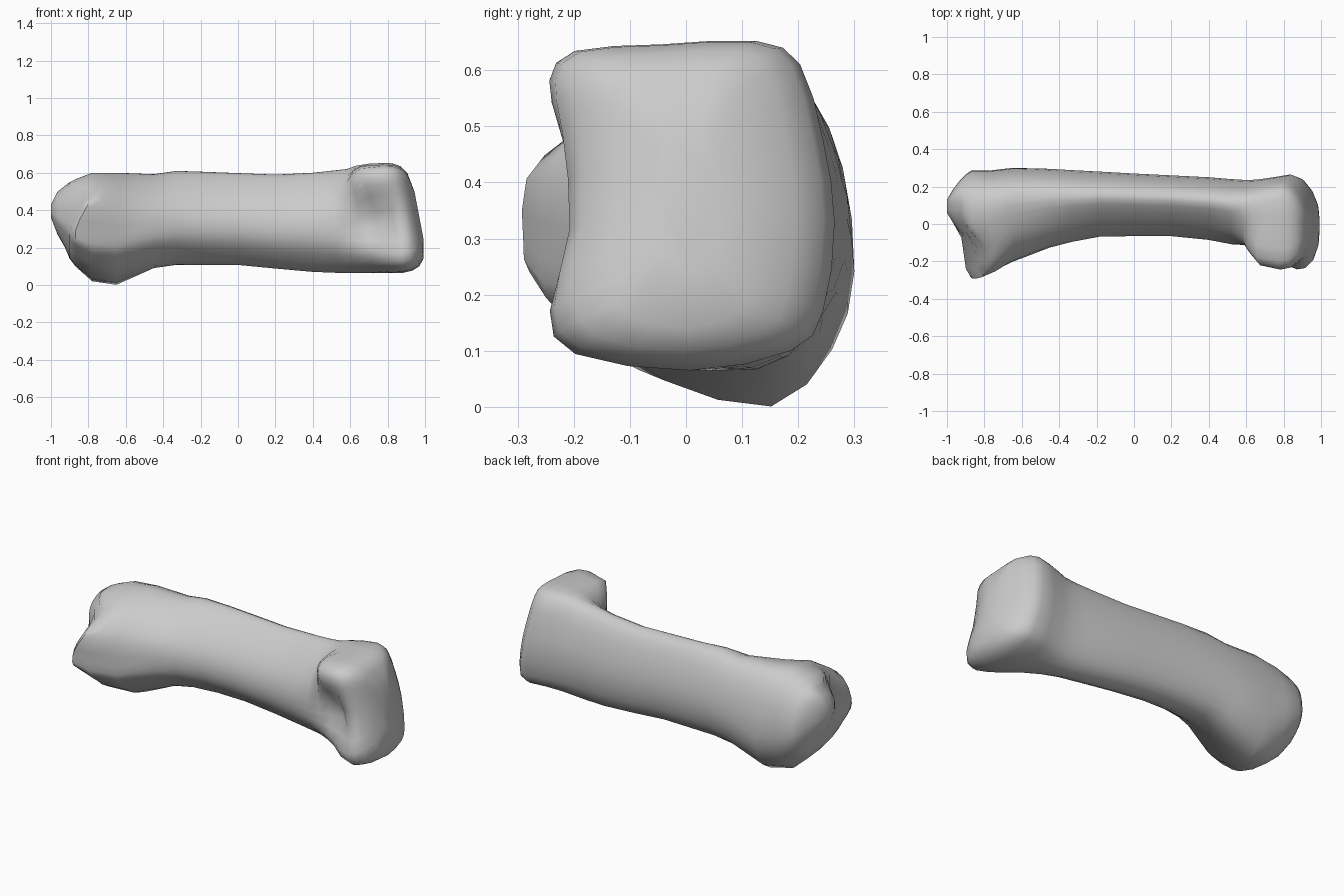
import bpy
import bmesh
import math

default_cube = bpy.data.objects.get("Cube")
if default_cube:
    bpy.data.objects.remove(default_cube, do_unlink=True)

# Normalised cross-sections (across, up), starting at the front edge and going over the top
SHAFT = [(0, .4), (.02, .55), (.11, .69), (.27, .83), (.5, .97), (.65, 1), (.8, .92),
         (.93, .71), (1, .45), (.95, .2), (.8, .04), (.53, 0), (.27, .11), (.07, .25)]
HEAD = [(.04, .42), (.03, .72), (.01, .88), (.1, .97), (.4, .99), (.73, 1), (.88, .93),
        (.96, .7), (1, .45), (.96, .18), (.85, .06), (.5, 0), (.1, .05), (0, .18)]
BASE = [(0, .42), (.01, .66), (.14, .82), (.3, .92), (.5, .98), (.7, 1), (.85, .92),
        (.96, .71), (1, .4), (.92, .17), (.7, 0), (.32, .08), (.14, .2), (.02, .3)]

# Stations along the bone: x, front y, back y, low z, high z
STATIONS = [
    (-1, .06, .13, .36, .43), (-.965, .0, .19, .27, .5), (-.925, -.08, .24, .2, .53),
    (-.9, -.24, .265, .14, .55), (-.87, -.29, .285, .1, .565),
    (-.78, -.26, .285, .02, .6), (-.65, -.2, .3, 0, .6), (-.45, -.125, .295, .085, .592),
    (-.33, -.095, .288, .105, .61), (-.18, -.067, .28, .108, .605),
    (0, -.065, .27, .107, .598), (.2, -.065, .26, .088, .59), (.4, -.085, .25, .07, .6),
    (.52, -.11, .24, .065, .612), (.6, -.135, .235, .065, .62), (.66, -.18, .238, .065, .638),
    (.74, -.235, .25, .065, .648), (.83, -.25, .265, .065, .652),
    (.88, -.238, .245, .077, .65), (.92, -.2, .195, .1, .635), (.95, -.13, .125, .14, .6),
    (.97, -.05, .055, .24, .5),
]


def ramp(value, start, end):
    """Smooth step from 0 at start to 1 at end."""
    t = max(0, min(1, (value - start) / (end - start)))
    return t * t * (3 - 2 * t)


def bump(value, centre, width):
    return math.exp(-((value - centre) / width) ** 2)


def smooth_loop(points):
    """Insert a rounded midpoint between each pair of neighbours."""
    result = []
    count = len(points)
    for i in range(count):
        a, b, c, d = (points[(i + k) % count] for k in (-1, 0, 1, 2))
        result.append(b)
        result.append(tuple((9 * (b[k] + c[k]) - a[k] - d[k]) / 16 for k in (0, 1)))
    return result


def section(station):
    """Fit the blended cross-section to a station and shape the joint ends."""
    x, front, back, low, high = station
    to_base = 1 - ramp(x, -.7, -.25)
    to_head = ramp(x, .48, .8)
    ring = []
    for s, h, b in zip(smooth_loop(SHAFT), smooth_loop(HEAD), smooth_loop(BASE)):
        u, v = (s[k] + to_head * (h[k] - s[k]) + to_base * (b[k] - s[k]) for k in (0, 1))
        y = front + u * (back - front)
        z = low + v * (high - low)
        front_side = ramp(-y, -.02, .15)
        # Hollow between the two lips of the head
        hollow = .11 * bump(x, .73, .1) * bump(z, .34, .13) * front_side
        # Tilted end face, with the upper lip reaching further along the shaft
        tilt = .19 * ramp(x, .4, .9) + .2 * front_side * bump(x, .7, .1)
        # Front knuckle of the base leans back towards its top
        lean = .1 * ramp(z, .27, .52) * front_side * ramp(-x, .6, .9)
        ring.append((x + tilt * (.36 - z) + lean, y + hollow, z))
    return ring


# Bone body: one loft through all stations
bm = bmesh.new()
rings = [[bm.verts.new(p) for p in section(st)] for st in STATIONS]
size = len(rings[0])
for first, second in zip(rings, rings[1:]):
    for i in range(size):
        j = (i + 1) % size
        bm.faces.new((first[i], first[j], second[j], second[i]))
for ring in (rings[0], rings[-1]):
    bm.faces.new(ring)
bmesh.ops.recalc_face_normals(bm, faces=bm.faces)
mesh = bpy.data.meshes.new("bone")
bm.to_mesh(mesh)
bm.free()
bone = bpy.data.objects.new("bone", mesh)
bpy.context.collection.objects.link(bone)

# Plain grey surface
grey = bpy.data.materials.new("light grey")
grey.use_nodes = True
colour = (.6, .6, .6, 1)
grey.diffuse_color = colour
grey.node_tree.nodes["Principled BSDF"].inputs["Base Color"].default_value = colour
mesh.materials.append(grey)

bpy.context.view_layer.objects.active = bone
bone.select_set(True)
bpy.ops.object.shade_smooth_by_angle(angle=math.radians(60))
